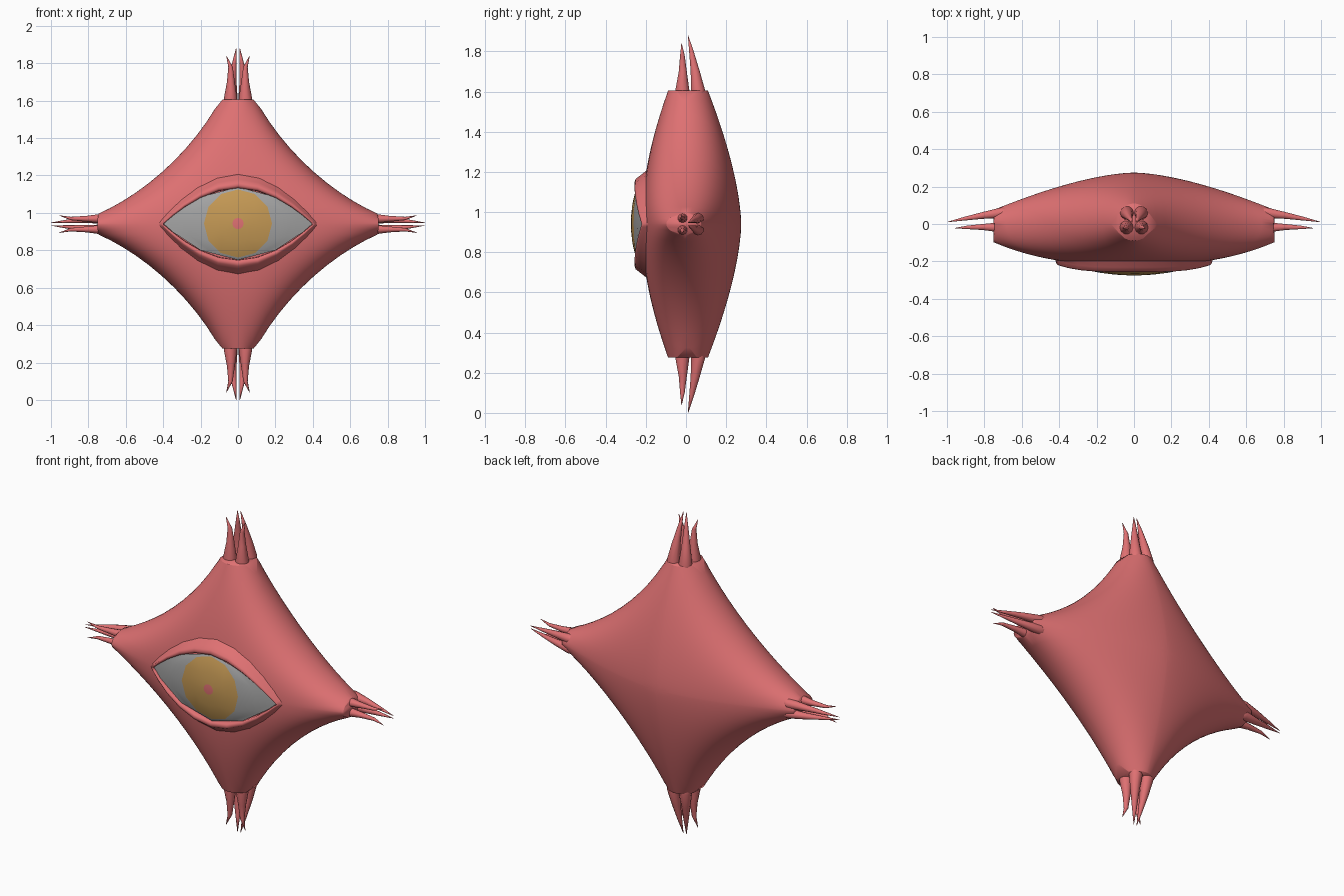
import bpy, bmesh, math

if "Cube" in bpy.data.objects:
    bpy.data.objects.remove(bpy.data.objects["Cube"])

CZ = 0.94          # height of the centre
A, M = 0.94, 0.682  # concave four-pointed outline (superellipse)
CUT_X, CUT_Z = 0.75, 0.665  # where the arms split into fingers


def material(name, rgb):
    m = bpy.data.materials.new(name)
    m.diffuse_color = (*rgb, 1)
    m.use_nodes = True
    m.node_tree.nodes["Principled BSDF"].inputs["Base Color"].default_value = m.diffuse_color
    return m


RED = material("coral red skin", (0.74, 0.165, 0.17))
GREY = material("grey eye white", (0.37, 0.37, 0.37))
OCHRE = material("ochre iris", (0.56, 0.32, 0.09))


def finish(bm, name, mats):
    bmesh.ops.remove_doubles(bm, verts=bm.verts, dist=1e-4)
    bmesh.ops.recalc_face_normals(bm, faces=bm.faces)
    for f in bm.faces:
        f.smooth = True
    me = bpy.data.meshes.new(name)
    bm.to_mesh(me)
    bm.free()
    for m in mats:
        me.materials.append(m)
    ob = bpy.data.objects.new(name, me)
    bpy.context.collection.objects.link(ob)
    return ob


def loft(bm, rings, indices=None):
    """Join closed rings of points with quads."""
    vs = [[bm.verts.new(p) for p in r] for r in rings]
    n = len(vs[0])
    for k in range(len(vs) - 1):
        for i in range(n):
            j = (i + 1) % n
            f = bm.faces.new((vs[k][i], vs[k][j], vs[k + 1][j], vs[k + 1][i]))
            if indices:
                f.material_index = indices[k]
    return vs


def depth(x, z, front):
    """Pillow depth of the body; z is relative to the centre."""
    sx, sz = min(abs(x) / A, 0.999), min(abs(z) / A, 0.999)
    X, Z = sx ** M, sz ** M
    e = min(1, X * Z / ((1 - X) * (1 - Z)))
    edge = math.sqrt(max(0, 1 - e ** 2.5))
    if front:
        return -0.22 * (1 - sx ** 2.6) * (1 - sz ** 2) ** 1.3 * edge
    return 0.275 * ((1 - sx ** 1.6) * (1 - sz ** 1.6)) ** 1.08 * edge


def spow(v, p):
    return math.copysign(abs(v) ** p, v)


# Body: front and back pillow surfaces meeting at the concave outline
def body():
    n, m = 96, 24
    front, back = [], []
    for k in range(m + 1):
        t = math.sin(math.pi / 2 * k / m)
        rf, rb = [], []
        for i in range(n):
            a = 2 * math.pi * i / n
            x, z = A * spow(math.cos(a), 2 / M), A * spow(math.sin(a), 2 / M)
            s = t * min(1, CUT_X / max(abs(x), 1e-6), CUT_Z / max(abs(z), 1e-6))
            x, z = x * s, z * s
            rf.append((x, depth(x, z, True), z + CZ))
            rb.append((x, depth(x, z, False), z + CZ))
        front.append(rf)
        back.append(rb)
    bm = bmesh.new()
    loft(bm, front + back[::-1])
    finish(bm, "body", [RED])


# Fingers: path rows are (sideways, depth, distance out, radius)
FRONT_FINGER = [(0.036, -0.010, 0.58, 0.040), (0.040, -0.018, 0.67, 0.036),
                (0.038, -0.016, 0.76, 0.021), (0.040, -0.018, 0.84, 0.012),
                (0.062, -0.022, 0.90, 0.001)]
BACK_FINGER = [(0.036, 0.050, 0.58, 0.042), (0.038, 0.060, 0.67, 0.036),
               (0.032, 0.046, 0.76, 0.024), (0.020, 0.027, 0.86, 0.012),
               (0.010, 0.010, 0.94, 0.001)]


def fingers(name, horizontal, sign):
    bm = bmesh.new()
    for path in (FRONT_FINGER, BACK_FINGER):
        for side in (-1, 1):
            rings = []
            for u, y, d, r in path:
                ring = []
                for i in range(10):
                    a = 2 * math.pi * i / 10
                    du, dy = r * math.cos(a), r * math.sin(a)
                    if horizontal:
                        ring.append((sign * d / 0.94, y + dy * 0.8,
                                     CZ + side * (u + du) * 0.75))
                    else:
                        ring.append((side * (u + du), y + dy, CZ + sign * d))
                rings.append(ring)
            vs = loft(bm, rings)
            bm.faces.new(vs[0])
            bm.faces.new(vs[-1])
    finish(bm, name, [RED])


# Eye: curved almond plate, coloured ring by ring
def eye_y(x, z):
    return -0.275 + 0.43 * x * x + 0.85 * z * z


def almond(a, grow=0.0):
    c = math.cos(a)
    z = (0.195 + grow) * (1 - abs(c) ** 1.9)
    return (0.40 + grow * 0.45) * c, math.copysign(z, math.sin(a))


def eye():
    n = 12
    angles = [2 * math.pi * i / n for i in range(n)]

    def ring(f):
        return [(x, eye_y(x, z), z + CZ + 0.003) for x, z in map(f, angles)]

    def circle(r):
        return lambda a: (r * math.cos(a), r * math.sin(a))

    def middle(a):
        x, z = almond(a)
        return ((x + 0.182 * math.cos(a)) / 2, (z + 0.182 * math.sin(a)) / 2)

    bm = bmesh.new()
    loft(bm, [ring(circle(0)), ring(circle(0.03)), ring(circle(0.10)),
              ring(circle(0.182)), ring(middle), ring(almond)],
         [0, 1, 1, 2, 2])
    ob = finish(bm, "eye", [RED, OCHRE, GREY])
    if sum(p.normal.y for p in ob.data.polygons) > 0:
        ob.data.flip_normals()


# Eyelid: raised lip around the almond, blending into the body
def eyelid():
    n = 24
    rings = []
    for grow, lift in ((-0.004, -0.03), (-0.002, 0.004), (0.012, 0.014),
                       (0.030, 0.008), (0.045, -0.012), (0.075, None)):
        ring = []
        for i in range(n):
            x, z = almond(2 * math.pi * i / n, grow)
            if lift is None:
                y = depth(x, z, True) + 0.004
            else:
                ex, ez = almond(2 * math.pi * i / n)
                y = eye_y(ex, ez) - lift
            ring.append((x, y, z + CZ))
        rings.append(ring)
    bm = bmesh.new()
    loft(bm, rings)
    ob = finish(bm, "eyelid", [RED])
    if sum(p.normal.y * p.area for p in ob.data.polygons) > 0:
        ob.data.flip_normals()


body()
for nm, horiz, sg in (("top_fingers", False, 1), ("bottom_fingers", False, -1),
                      ("right_fingers", True, 1), ("left_fingers", True, -1)):
    fingers(nm, horiz, sg)
eye()
eyelid()
